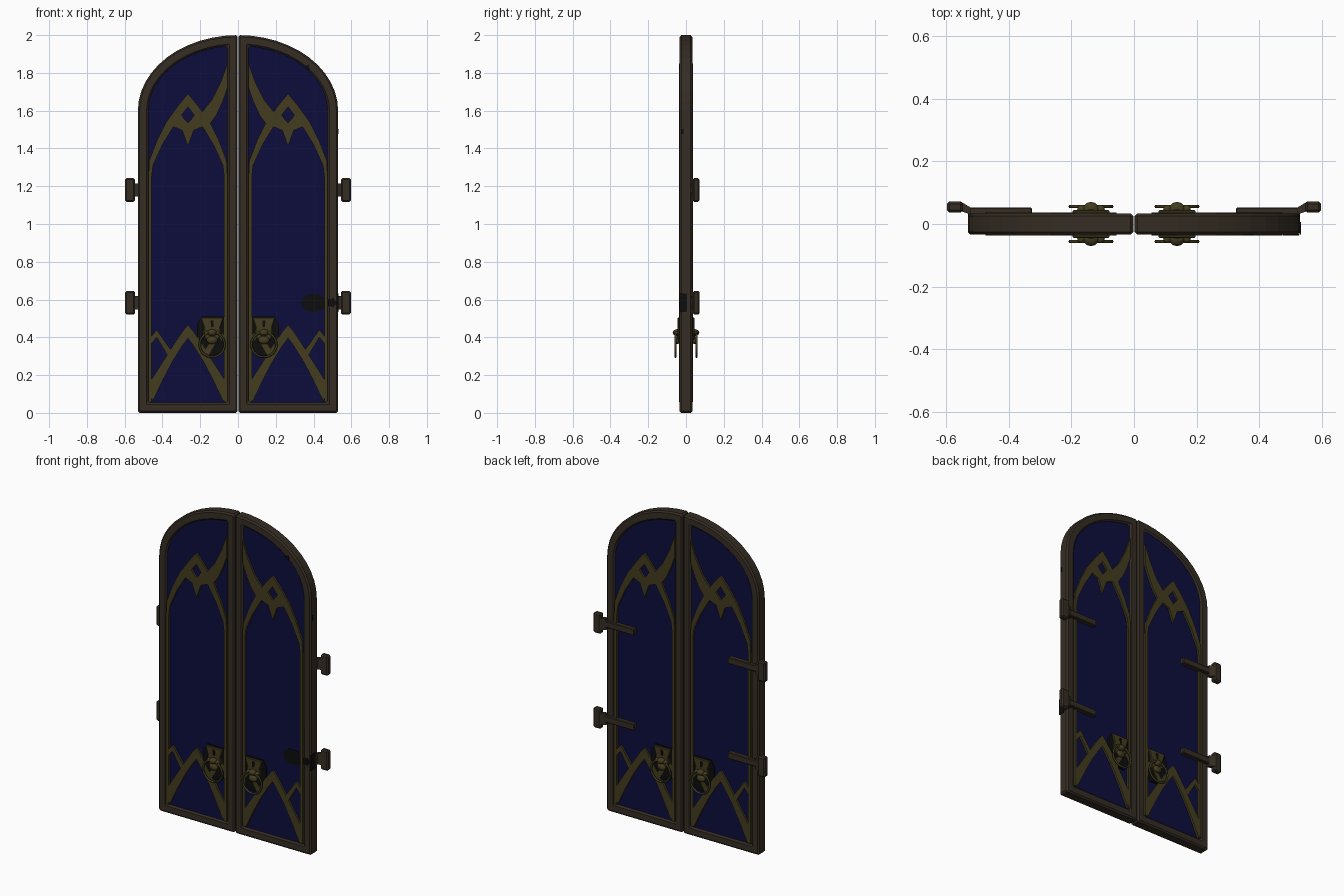
import bpy, bmesh, math
from mathutils import Matrix, Vector

if "Cube" in bpy.data.objects:
    bpy.data.objects.remove(bpy.data.objects["Cube"])


def material(name, rgb):
    m = bpy.data.materials.new(name)
    m.diffuse_color = (*rgb, 1)
    m.use_nodes = True
    m.node_tree.nodes["Principled BSDF"].inputs["Base Color"].default_value = m.diffuse_color
    return m


WOOD = material("dark_wood", (0.036, 0.026, 0.017))
GOLD = material("old_gold", (0.056, 0.045, 0.014))
BLUE = material("deep_blue", (0.004, 0.004, 0.048))
DARK = material("soot_black", (0.004, 0.004, 0.004))
C = 0.265                                   # centre line of the right leaf


def finish(name, bm, mat, axes="X", bevel=0, smooth=False):
    """Store the mesh and mirror it across the named axes."""
    bmesh.ops.recalc_face_normals(bm, faces=bm.faces)
    me = bpy.data.meshes.new(name)
    bm.to_mesh(me)
    bm.free()
    me.materials.append(mat)
    ob = bpy.data.objects.new(name, me)
    bpy.context.collection.objects.link(ob)
    if smooth:
        for p in me.polygons:
            p.use_smooth = True
    if bevel:
        b = ob.modifiers.new("bevel", "BEVEL")
        b.width, b.segments, b.limit_method = bevel, 1, "ANGLE"
        b.angle_limit = math.radians(40)
    if axes:
        m = ob.modifiers.new("mirror", "MIRROR")
        m.use_axis = ("X" in axes, "Y" in axes, False)
        m.use_mirror_merge = False
    return ob


def prism(bm, pts, y0, y1):
    """Extrude an outline of (x, z) points from y0 to y1."""
    a = [bm.verts.new((x, y0, z)) for x, z in pts]
    b = [bm.verts.new((x, y1, z)) for x, z in pts]
    bm.faces.new(a)
    bm.faces.new(b[::-1])
    for i in range(len(pts)):
        j = (i + 1) % len(pts)
        bm.faces.new((a[i], b[i], b[j], a[j]))


def strip(bm, outer, inner, y0, y1, closed=False):
    """Solid band between two point rows of equal length."""
    n = len(outer)
    rows = [[bm.verts.new((x, y, z)) for x, z in row]
            for row, y in ((outer, y0), (inner, y0), (inner, y1), (outer, y1))]
    for i in range(n if closed else n - 1):
        j = (i + 1) % n
        for k in range(4):
            r, s = rows[k], rows[(k + 1) % 4]
            bm.faces.new((r[i], r[j], s[j], s[i]))
    if not closed:
        bm.faces.new([r[0] for r in rows])
        bm.faces.new([r[-1] for r in rows])


def leaf_outline(x0, z0, a, b, n=12):
    """Door leaf outline with a quarter elliptical top ending at x0."""
    end = math.acos(x0 / a)
    arc = [(a * math.cos(end * i / n), 1.6 + b * math.sin(end * i / n)) for i in range(n + 1)]
    return [(x0, z0), (a, z0)] + arc


# Door leaves: frame and recessed panel
bm = bmesh.new()
strip(bm, leaf_outline(0.002, 0, 0.53, 0.4), leaf_outline(0.055, 0.055, 0.475, 0.345),
      -0.034, 0.034, True)
finish("door_frame", bm, WOOD, bevel=0.009)

bm = bmesh.new()
prism(bm, leaf_outline(0.05, 0.05, 0.48, 0.35), -0.024, 0.024)
finish("door_panel", bm, BLUE)

# Gold tracery: half shapes as (offset from leaf centre, height)
halves = [
    ([(0, 1.69), (.05, 1.63), (.115, 1.54), (.165, 1.44), (.205, 1.335), (.209, 1.25)],
     [(0, 1.62), (.035, 1.575), (.08, 1.51), (.135, 1.42), (.185, 1.31), (.192, 1.25)]),
    ([(.036, 1.58), (.018, 1.555), (0, 1.535)], [(.078, 1.515), (.03, 1.495), (0, 1.41)]),
    ([(.209, 1.25), (.209, .058)], [(.192, 1.25), (.192, .058)]),
    ([(0, .467), (.03, .43), (.08, .355), (.14, .26), (.207, .155)],
     [(0, .395), (.03, .355), (.08, .275), (.13, .18), (.188, .058)]),
    ([(.207, .39), (.165, .44), (.12, .375), (.08, .32)],
     [(.207, .35), (.165, .4), (.135, .35), (.1, .29)]),
]
bm = bmesh.new()
for outer, inner in halves:
    for s in (1, -1):
        strip(bm, [(C + s * u, z) for u, z in outer], [(C + s * u, z) for u, z in inner],
              -0.036, -0.022)
# Sweeping branch that rises to the meeting stile
strip(bm, [(.056, 1.85), (.09, 1.755), (.14, 1.655), (.205, 1.575)],
      [(.056, 1.72), (.08, 1.65), (.115, 1.575), (.155, 1.52)], -0.036, -0.022)
finish("gold_tracery", bm, GOLD, "XY")

# Hinges: knuckle block, slanted neck and strap on the back
knuckle, neck, strap = bmesh.new(), bmesh.new(), bmesh.new()


def plan_prism(bm, pts, z0, z1):
    """Extrude a plan outline of (x, y) points upward."""
    a = [bm.verts.new((x, y, z0)) for x, y in pts]
    b = [bm.verts.new((x, y, z1)) for x, y in pts]
    bm.faces.new(a)
    bm.faces.new(b)
    for i in range(len(pts)):
        j = (i + 1) % len(pts)
        bm.faces.new((a[i], a[j], b[j], b[i]))


for z in (0.583, 1.18):
    plan_prism(knuckle, [(.545, .036), (.597, .036), (.597, .072), (.545, .072)], z - .063, z + .063)
    plan_prism(neck, [(.52, .03), (.55, .04), (.55, .07), (.52, .052)], z - .035, z + .035)
    plan_prism(strap, [(.325, .022), (.53, .022), (.53, .053), (.325, .053)], z - .02, z + .02)
finish("hinge_knuckle", knuckle, WOOD, bevel=0.008)
finish("hinge_neck", neck, WOOD)
finish("hinge_strap", strap, WOOD, bevel=0.004)

# Ring handles on both faces
H = 0.137
bm = bmesh.new()
prism(bm, [(H + x, z) for x, z in ((-.075, .50), (-.055, .51), (.055, .51), (.08, .47), (.08, .36),
                                  (.04, .30), (-.04, .30), (-.08, .36))], -0.033, -0.024)
finish("handle_shadow_plate", bm, DARK, "XY")

bm = bmesh.new()
prism(bm, [(H + x, z) for x, z in ((-.06, .505), (.06, .505), (.05, .475), (.042, .45), (.05, .42),
                                  (.03, .385), (-.03, .385), (-.05, .42), (-.042, .45),
                                  (-.05, .475))], -0.044, -0.026)
finish("handle_plate", bm, GOLD, "XY", bevel=0.003)

bm = bmesh.new()
prism(bm, [(H - .006, .455), (H + .006, .455), (H + .008, .49), (H - .008, .49)], -0.046, -0.043)
finish("handle_slot", bm, DARK, "XY")

bm = bmesh.new()
for x, z, r, sy in ((0, .425, .026, .9), (0, .385, .03, .5), (-.03, .425, .014, 1), (.03, .425, .014, 1)):
    mat = Matrix.Translation((H + x, -.047, z)) @ Matrix.Diagonal((r, r * sy, r * .7, 1))
    bmesh.ops.create_uvsphere(bm, u_segments=12, v_segments=8, radius=1, matrix=mat)
finish("handle_boss", bm, GOLD, "XY", smooth=True)

bm = bmesh.new()
N, M = 28, 6
grid = []
for i in range(N):
    t = math.tau * i / N
    grid.append([])
    for j in range(M):
        p = math.tau * j / M
        r = 0.066 + 0.006 * math.cos(p)
        grid[i].append(bm.verts.new((H + r * math.cos(t), -.056 + .006 * math.sin(p),
                                     .362 + r * math.sin(t))))
for i in range(N):
    for j in range(M):
        bm.faces.new((grid[i][j], grid[(i + 1) % N][j],
                      grid[(i + 1) % N][(j + 1) % M], grid[i][(j + 1) % M]))
finish("handle_ring", bm, GOLD, "XY", smooth=True)

# Scorch marks on the right leaf
bm = bmesh.new()
prism(bm, [(.40 + .065 * math.cos(math.tau * i / 12), .583 + .05 * math.sin(math.tau * i / 12))
           for i in range(12)], -0.0265, -0.022)
star = [(.498 + r * math.cos(math.tau * i / 10), .583 + r * math.sin(math.tau * i / 10))
        for i, r in enumerate([.028, .05 * .4] * 5)]
prism(bm, star, -0.037, -0.032)
prism(bm, [(.35, 1.83), (.375, 1.845), (.38, 1.815)], -0.037, -0.03)
for y, z, h in ((-.014, .583, .05), (-.018, 1.49, .014)):
    w = h * .4
    plan_prism(bm, [(.528, y - w), (.533, y - w), (.533, y + w), (.528, y + w)], z - h, z + h)
finish("scorch_mark", bm, DARK, "")
